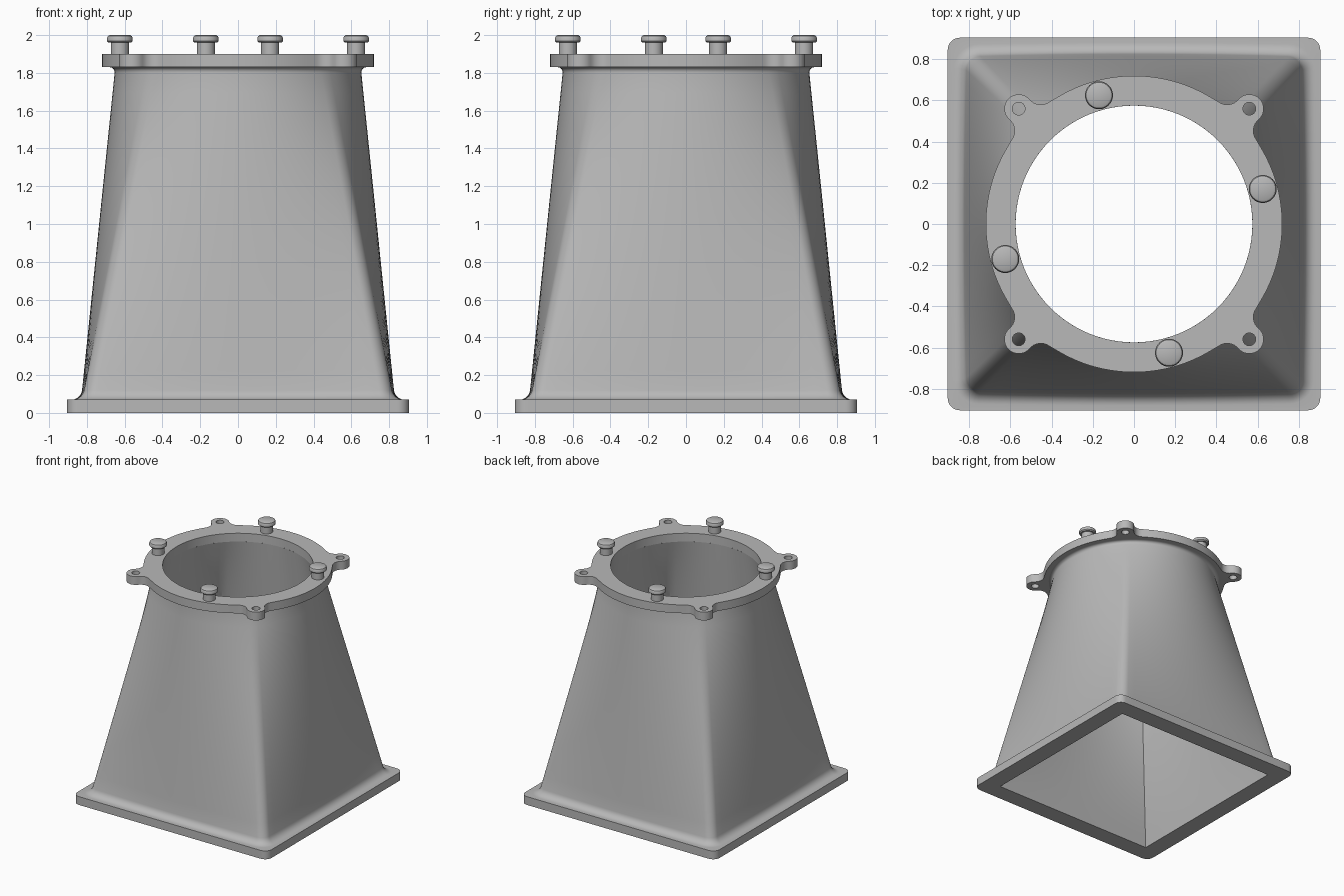
import bpy, bmesh
from math import sin, cos, pi, radians, atan2, hypot, asin
from mathutils import Vector

if "Cube" in bpy.data.objects:
    bpy.data.objects.remove(bpy.data.objects["Cube"], do_unlink=True)

grey = bpy.data.materials.new("plain grey")
grey.use_nodes = True
COLOUR = (0.48, 0.48, 0.48, 1)
grey.diffuse_color = COLOUR
grey.node_tree.nodes["Principled BSDF"].inputs["Base Color"].default_value = COLOUR

PLATE_Z, TOP_Z = 1.83, 1.90
BORE = 0.575


def finish(name, bm):
    bmesh.ops.remove_doubles(bm, verts=bm.verts[:], dist=0.0002)
    bmesh.ops.recalc_face_normals(bm, faces=bm.faces[:])
    mesh = bpy.data.meshes.new(name)
    bm.to_mesh(mesh)
    bm.free()
    mesh.materials.append(grey)
    obj = bpy.data.objects.new(name, mesh)
    bpy.context.collection.objects.link(obj)
    bpy.ops.object.select_all(action='DESELECT')
    obj.select_set(True)
    bpy.context.view_layer.objects.active = obj
    bpy.ops.object.shade_smooth_by_angle(angle=radians(30))
    return obj


def section(z, half, corner, radius, t, offset=0, side=24, arc=8):
    """Ring blended from a rounded square (t=0) to a circle (t=1), pushed out by offset."""
    flat = 2 * (half - corner)
    quarter = flat + corner * pi / 2
    ring = []
    for q in range(4):
        a0 = q * pi / 2
        out, along = Vector((cos(a0), sin(a0))), Vector((-sin(a0), cos(a0)))
        pts = [(out * half + along * (flat * (i / side - 0.5)), out, flat * i / side)
               for i in range(side)]
        centre = (out + along) * (half - corner)
        for i in range(arc):
            b = pi / 2 * i / arc
            n = out * cos(b) + along * sin(b)
            pts.append((centre + n * corner, n, flat + corner * b))
        for p, n, s in pts:
            ang = a0 + (s - flat / 2) / quarter * pi / 2
            c = Vector((cos(ang), sin(ang)))
            v = p.lerp(c * radius, t) + n.lerp(c, t) * offset
            ring.append((v.x, v.y, z))
    return ring


def wall(z, offset=0):
    return section(z, 0.838, 0.07, 0.65, z / PLATE_Z, offset)


def bore(z):
    return section(z, 0.757, 0, BORE, z / PLATE_Z)


# Hollow square-to-round body with its base flange and fillets
STEPS = 16
LOW, LOW_R, HIGH_R = 0.07, 0.05, 0.03
rings = []
for i in range(7):
    a = pi / 2 * i / 6
    rings.append(wall(PLATE_Z - HIGH_R * (1 - cos(a)), HIGH_R * (1 - sin(a))))
for i in range(1, STEPS):
    top, bottom = PLATE_Z - HIGH_R, LOW + LOW_R
    rings.append(wall(top + (bottom - top) * i / STEPS))
for i in range(7):
    a = pi / 2 * i / 6
    rings.append(wall(LOW + LOW_R * (1 - sin(a)), LOW_R * (1 - cos(a))))
rings += [section(z, 0.905, 0.06, 0, 0) for z in (LOW, 0)]
rings += [bore(PLATE_Z * i / STEPS) for i in range(STEPS + 1)]

bm = bmesh.new()
loops = [[bm.verts.new(p) for p in ring] for ring in rings]
for a, b in zip(loops, loops[1:]):
    for i in range(len(a)):
        j = (i + 1) % len(a)
        bm.faces.new((a[i], a[j], b[j], b[i]))
bmesh.ops.dissolve_degenerate(bm, dist=0.0001, edges=bm.edges[:])
finish("transition_body", bm)


# Round top flange with four filleted bolt ears
def arc_points(centre, r, start, end, n):
    return [centre + r * Vector((cos(start + (end - start) * i / n),
                                 sin(start + (end - start) * i / n))) for i in range(n + 1)]


RIM, EAR, REACH = 0.72, 0.07, hypot(0.56, 0.56)
spread = 2 * asin(EAR / REACH)      # angle from ear centre to blend centre
outline, ears = [], []
for k in range(4):
    mid = pi / 4 + k * pi / 2
    ear = REACH * Vector((cos(mid), sin(mid)))
    first = REACH * Vector((cos(mid - spread), sin(mid - spread)))
    last = REACH * Vector((cos(mid + spread), sin(mid + spread)))
    ears.append(ear)
    d1, d2 = ear - first, last - ear
    g1 = atan2(d1.y, d1.x)
    turn = (g1 - (mid - spread + pi)) % (2 * pi) - 2 * pi
    outline += arc_points(first, EAR, g1 - (turn if turn > -pi else turn + 2 * pi), g1, 8)
    g2 = atan2(d2.y, d2.x)
    sweep = (g2 - g1 - pi) % (2 * pi)
    outline += arc_points(ear, EAR, g1 + pi, g1 + pi + sweep, 20)[1:]
    back = ((mid + spread + pi) - (g2 + pi) + pi) % (2 * pi) - pi
    outline += arc_points(last, EAR, g2 + pi, g2 + pi + back, 8)[1:]
    outline += arc_points(Vector((0, 0)), RIM, mid + spread, mid + pi / 2 - spread, 24)[1:-1]

bm = bmesh.new()
holes = [arc_points(Vector((0, 0)), BORE, 0, 2 * pi, 128)[:-1]]
holes += [arc_points(e, 0.031, 0, 2 * pi, 24)[:-1] for e in ears]
for loop in [outline] + holes:
    vs = [bm.verts.new((p.x, p.y, PLATE_Z)) for p in loop]
    for i in range(len(vs)):
        bm.edges.new((vs[i - 1], vs[i]))
bmesh.ops.triangle_fill(bm, edges=bm.edges[:], use_beauty=True)
res = bmesh.ops.extrude_face_region(bm, geom=bm.faces[:], use_keep_orig=True)
bmesh.ops.translate(bm, vec=(0, 0, TOP_Z - PLATE_Z),
                    verts=[g for g in res["geom"] if isinstance(g, bmesh.types.BMVert)])
finish("top_flange", bm)

# Four headed locating pins
PIN = [(0, 1.90), (0.048, 1.90), (0.048, 1.96), (0.06, 1.96), (0.068, 1.968),
       (0.068, 1.984), (0.063, 1.995), (0.054, 2.0), (0, 2.0)]
for k in range(4):
    a = atan2(0.17, 0.625) + k * pi / 2
    bm = bmesh.new()
    vs = [bm.verts.new((r, 0, z)) for r, z in PIN]
    es = [bm.edges.new(pair) for pair in zip(vs, vs[1:])]
    bmesh.ops.spin(bm, geom=vs + es, cent=(0, 0, 0), axis=(0, 0, 1),
                   angle=2 * pi, steps=32, use_merge=True)
    pin = finish("locating_pin_%d" % (k + 1), bm)
    pin.location = (0.648 * cos(a), 0.648 * sin(a), 0)
